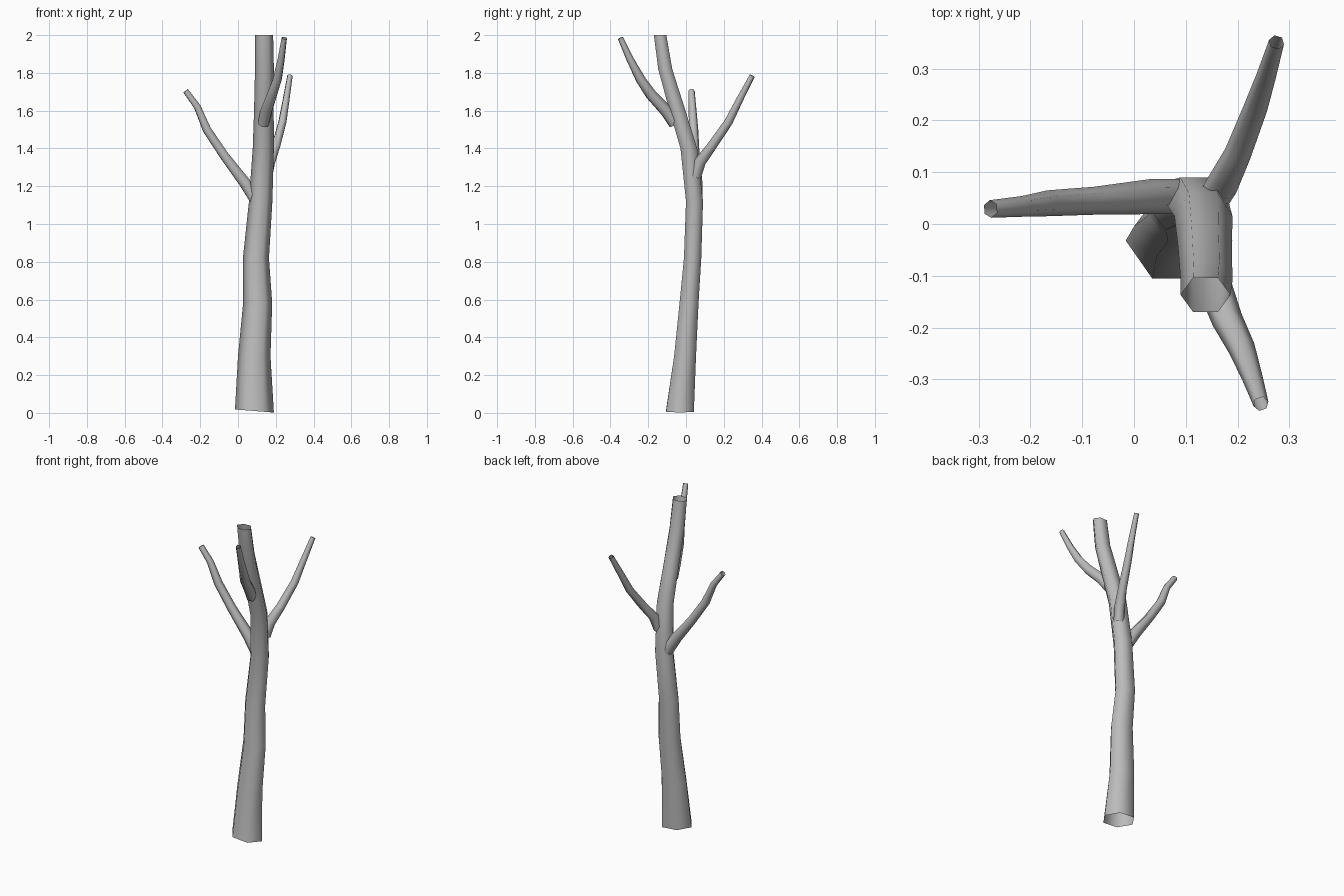
import bpy, bmesh
from math import cos, sin, pi
from mathutils import Vector

old = bpy.data.objects.get("Cube")
if old:
    bpy.data.objects.remove(old, do_unlink=True)

bark = bpy.data.materials.new("grey_bark")
bark.use_nodes = True
GREY = (0.5, 0.5, 0.5, 1)
bark.diffuse_color = GREY
bark.node_tree.nodes["Principled BSDF"].inputs["Base Color"].default_value = GREY
SIDES = 6


def tube(name, rings):
    """Open hexagonal tube through rings of (centre, axis_u, axis_v)."""
    bm = bmesh.new()
    loops = []
    for c, u, v in rings:
        loops.append([bm.verts.new(c + u * cos(2 * pi * i / SIDES) + v * sin(2 * pi * i / SIDES))
                      for i in range(SIDES)])
    for a, b in zip(loops, loops[1:]):
        for i in range(SIDES):
            j = (i + 1) % SIDES
            bm.faces.new((a[i], a[j], b[j], b[i])).smooth = True
    mesh = bpy.data.meshes.new(name)
    bm.to_mesh(mesh)
    bm.free()
    mesh.materials.append(bark)
    obj = bpy.data.objects.new(name, mesh)
    bpy.context.collection.objects.link(obj)
    return obj


def branch(name, path):
    """Tapered limb along points of (x, y, z, radius)."""
    pts = [Vector(p[:3]) for p in path]
    rings = []
    for i, p in enumerate(pts):
        d = (pts[min(i + 1, len(pts) - 1)] - pts[max(i - 1, 0)]).normalized()
        u = Vector((-d.y, d.x, 0)).normalized()
        v = d.cross(u)
        r = path[i][3]
        rings.append((p, u * r, v * r))
    return tube(name, rings)


# Trunk: x, y, z, half width, half depth, slope of the ring
trunk = [
    (0.087, -0.032, 0.01, 0.103, 0.085, -0.08),
    (0.086, -0.005, 0.30, 0.086, 0.067, 0),
    (0.104, 0.016, 0.58, 0.077, 0.058, 0),
    (0.095, 0.035, 0.82, 0.069, 0.053, 0),
    (0.120, 0.045, 1.12, 0.062, 0.052, 0),
    (0.134, 0.015, 1.40, 0.056, 0.051, 0),
    (0.137, -0.045, 1.60, 0.052, 0.049, 0),
    (0.140, -0.110, 1.82, 0.050, 0.043, 0),
    (0.138, -0.137, 2.00, 0.048, 0.038, 0),
]
tube("trunk", [(Vector((x, y, z)), Vector((w, 0, w * s)), Vector((0, d, 0)))
               for x, y, z, w, d, s in trunk])

# Three limbs
branch("right_branch", [
    (0.090, 0.053, 1.13, 0.034), (0.035, 0.053, 1.22, 0.034),
    (-0.075, 0.045, 1.365, 0.027), (-0.165, 0.040, 1.50, 0.025),
    (-0.215, 0.034, 1.62, 0.020), (-0.277, 0.029, 1.705, 0.017)])
branch("back_branch", [
    (0.155, 0.050, 1.25, 0.030), (0.170, 0.075, 1.33, 0.031),
    (0.200, 0.135, 1.41, 0.026), (0.235, 0.225, 1.54, 0.023),
    (0.255, 0.285, 1.66, 0.019), (0.275, 0.351, 1.785, 0.015)])
branch("front_branch", [
    (0.135, -0.060, 1.53, 0.032), (0.150, -0.105, 1.60, 0.034),
    (0.180, -0.185, 1.685, 0.030), (0.208, -0.240, 1.765, 0.026),
    (0.228, -0.295, 1.87, 0.020), (0.245, -0.347, 1.985, 0.015)])
